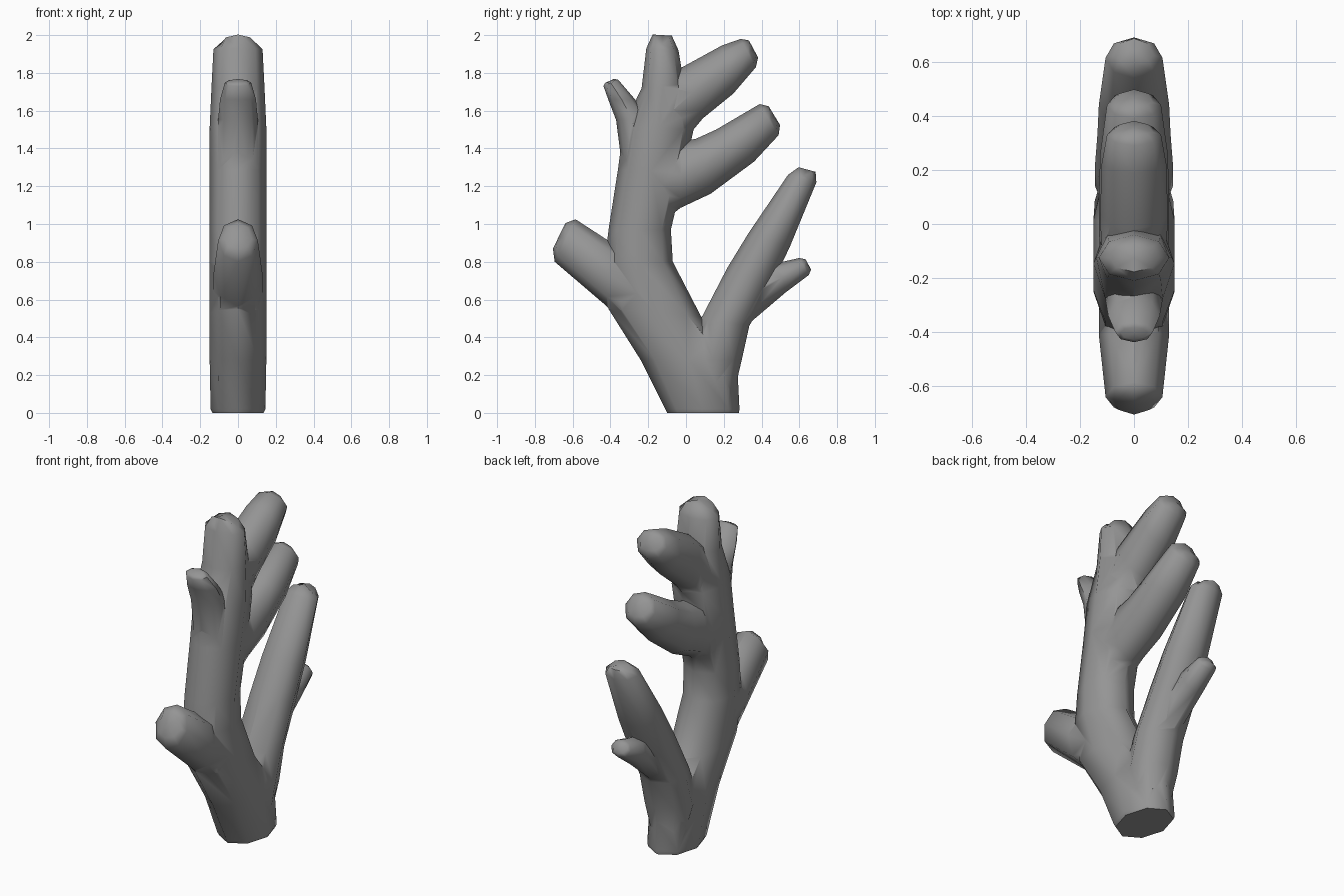
import bpy
import bmesh
import math
from mathutils import Vector

if "Cube" in bpy.data.objects:
    bpy.data.objects.remove(bpy.data.objects["Cube"], do_unlink=True)

GREY = (0.3, 0.3, 0.3, 1.0)
material = bpy.data.materials.new("coral grey")
material.use_nodes = True
material.diffuse_color = GREY
material.node_tree.nodes["Principled BSDF"].inputs["Base Color"].default_value = GREY

SIDES = 8


def branch(name, rings, tip):
    """Tube through rings (y1, z1, y2, z2, half width), closed by a ridged tip."""
    bm = bmesh.new()
    loops = [(Vector((0, r[0], r[1])), Vector((0, r[2], r[3])), r[4]) for r in rings]
    tube = []
    for a, b, width in loops:
        centre, reach = (a + b) / 2, (b - a) / 2
        ring = []
        for i in range(SIDES):
            t = math.tau * i / SIDES
            ring.append(bm.verts.new(centre + reach * math.cos(t)
                                     + Vector((width * math.sin(t), 0, 0))))
        tube.append(ring)
    # Tip: a smaller ring whose sides sag below a central ridge
    a, b, width = loops[-1]
    mid, reach = (a + b) / 2, (b - a) / 2
    out = (mid - (loops[-2][0] + loops[-2][1]) / 2).normalized() * tip
    crown = []
    for i in range(SIDES):
        t = math.tau * i / SIDES
        rise = 0.35 + 0.65 * abs(math.cos(t))
        crown.append(bm.verts.new(mid + reach * 0.6 * math.cos(t) + out * rise
                                  + Vector((width * 0.7 * math.sin(t), 0, 0))))
    tube.append(crown)
    peak = bm.verts.new(mid + out)
    for low, high in zip(tube, tube[1:]):
        for i in range(SIDES):
            j = (i + 1) % SIDES
            bm.faces.new((low[i], low[j], high[j], high[i]))
    for i in range(SIDES):
        bm.faces.new((crown[i], crown[(i + 1) % SIDES], peak))
    bm.faces.new(tube[0])
    bmesh.ops.recalc_face_normals(bm, faces=bm.faces)
    mesh = bpy.data.meshes.new(name)
    bm.to_mesh(mesh)
    bm.free()
    mesh.materials.append(material)
    obj = bpy.data.objects.new(name, mesh)
    bpy.context.collection.objects.link(obj)
    return obj


# Main stem, leaning forward then upright
coral = branch("coral", [
    (-.10, 0, .28, 0, .135), (-.11, .02, .283, .02, .145),
    (-.24, .28, .27, .28, .15), (-.41, .55, .08, .51, .15),
    (-.43, .80, -.07, .80, .15), (-.41, .97, -.08, .97, .15),
    (-.36, 1.29, -.01, 1.27, .15), (-.33, 1.52, .04, 1.50, .15),
    (-.235, 1.72, -.01, 1.74, .14), (-.21, 1.93, -.04, 1.92, .13)], .075)

limbs = [
    # Rear fork from the base and its twig
    branch("rear_fork", [
        (.06, .13, .26, .13, .11), (-.01, .28, .295, .28, .145),
        (.08, .50, .335, .46, .145), (.22, .77, .45, .67, .135),
        (.33, .95, .55, .88, .13), (.54, 1.26, .69, 1.22, .105)], .055),
    branch("rear_twig", [
        (.34, .75, .33, .47, .08), (.49, .795, .53, .64, .08),
        (.60, .82, .65, .73, .065)], .025),
    # Stub at the front
    branch("front_stub", [
        (-.20, .85, -.24, .36, .13), (-.40, .905, -.42, .565, .13),
        (-.585, 1.025, -.695, .80, .105)], .04),
    # Small upper front shoot
    branch("front_shoot", [
        (-.33, 1.24, -.14, 1.28, .11), (-.37, 1.55, -.20, 1.56, .105),
        (-.412, 1.66, -.27, 1.66, .095), (-.437, 1.73, -.36, 1.765, .07)], .012),
    # Two thick rear branches
    branch("rear_middle_branch", [
        (-.20, 1.38, -.16, .98, .12), (-.02, 1.44, -.03, 1.085, .13),
        (.05, 1.45, .13, 1.16, .13),
        (.16, 1.50, .36, 1.33, .125), (.39, 1.635, .49, 1.47, .10)], .035),
    branch("rear_top_branch", [
        (-.17, 1.74, -.06, 1.38, .12), (-.02, 1.83, .09, 1.56, .125),
        (.19, 1.945, .25, 1.69, .12), (.29, 1.98, .37, 1.83, .10)], .035),
]

# Fuse the limbs with the stem
bpy.context.view_layer.objects.active = coral
coral.select_set(True)
for limb in limbs:
    union = coral.modifiers.new("union", 'BOOLEAN')
    union.operation = 'UNION'
    union.solver = 'EXACT'
    union.object = limb
    bpy.ops.object.modifier_apply(modifier=union.name)
    bpy.data.objects.remove(limb, do_unlink=True)

bpy.ops.object.shade_smooth_by_angle(angle=math.radians(60))
